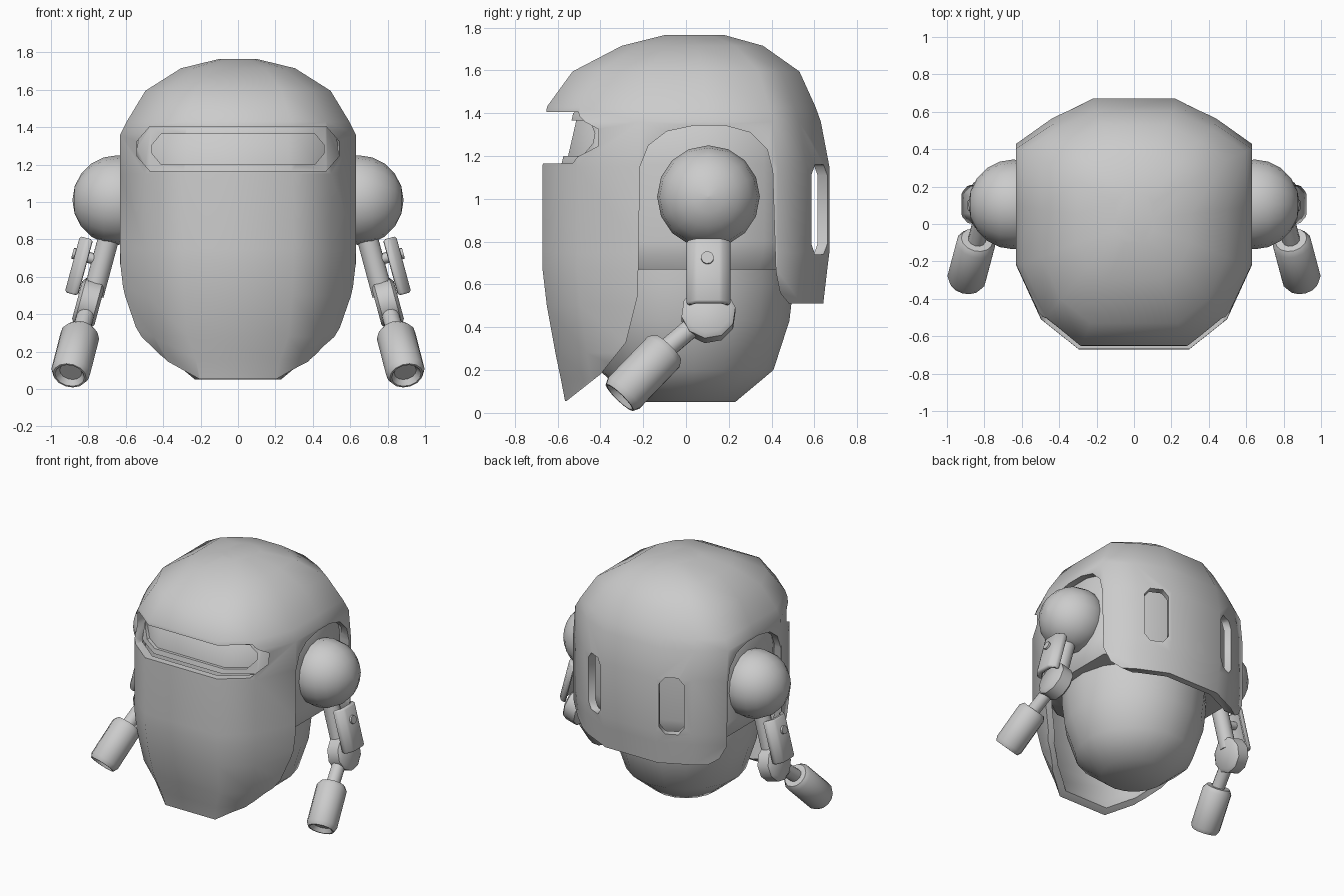
import bpy, bmesh, math
from mathutils import Vector

if "Cube" in bpy.data.objects:
    bpy.data.objects.remove(bpy.data.objects["Cube"])

grey = bpy.data.materials.new("plain grey")
grey.diffuse_color = (0.6, 0.6, 0.6, 1)
grey.use_nodes = True
grey.node_tree.nodes["Principled BSDF"].inputs["Base Color"].default_value = grey.diffuse_color


def make(name, bm):
    bmesh.ops.recalc_face_normals(bm, faces=bm.faces[:])
    me = bpy.data.meshes.new(name)
    bm.to_mesh(me)
    bm.free()
    me.materials.append(grey)
    ob = bpy.data.objects.new(name, me)
    bpy.context.collection.objects.link(ob)
    return ob


def skin(name, rings):
    """Closed solid through equal-length rings of points."""
    bm = bmesh.new()
    vr = [[bm.verts.new(p) for p in r] for r in rings]
    n = len(vr[0])
    for a, b in zip(vr, vr[1:]):
        for i in range(n):
            j = (i + 1) % n
            bm.faces.new((a[i], a[j], b[j], b[i]))
    bm.faces.new(vr[0])
    bm.faces.new(vr[-1])
    return make(name, bm)


# horizontal body section: many-sided rounded box, x half-width / y extent
HALF = [(.47, -1), (.79, -.76), (1, -.33), (1, .15), (1, .64), (.7, .84), (.35, 1)]
SECTION = HALF + [(-u, v) for u, v in reversed(HALF)]


def body(name, rows, off=0.0, drop=0.0):
    rings = []
    for z, hx, yf, yb in rows:
        zz = z - drop if z > 1.4 else z
        rings.append([(u * (hx + off), v * ((yf if v < 0 else yb) + off), zz) for u, v in SECTION])
    return skin(name, rings)


def prism(name, pts, u, v, start, ext):
    u, v, start, ext = map(Vector, (u, v, start, ext))
    ring = [start + u * a + v * b for a, b in pts]
    return skin(name, [ring, [p + ext for p in ring]])


def lathe(name, profile, start, axis, segs=16):
    """Profile of (radius, distance along axis)."""
    start, axis = Vector(start), Vector(axis).normalized()
    u = axis.orthogonal().normalized()
    v = axis.cross(u)
    return skin(name, [[start + axis * t + (u * math.cos(a) + v * math.sin(a)) * r
                        for a in [2 * math.pi * i / segs for i in range(segs)]]
                       for r, t in profile])


def boolean(ob, cutter, op='DIFFERENCE'):
    m = ob.modifiers.new("cut", 'BOOLEAN')
    m.operation, m.object, m.solver = op, cutter, 'EXACT'
    cutter.hide_render = True
    cutters.add(cutter)


def finish(ob, angle=45, mirror=False):
    if mirror:
        ob.modifiers.new("mirror", 'MIRROR')
    bpy.ops.object.select_all(action='DESELECT')
    ob.select_set(True)
    bpy.context.view_layer.objects.active = ob
    for m in list(ob.modifiers):
        bpy.ops.object.modifier_apply(modifier=m.name)
    bpy.ops.object.shade_smooth_by_angle(angle=math.radians(angle))


def octagon(w, z0, z1, c, cz):
    r = [(w - c, z0), (w, z0 + cz), (w, z1 - cz), (w - c, z1)]
    return r + [(-x, z) for x, z in reversed(r)]


cutters = set()

# outer shell: rows of z, half width, front reach, back reach
ROWS = [(1.765, .1, .1, .18), (1.715, .305, .3, .36), (1.595, .495, .53, .53),
        (1.43, .595, .65, .605), (1.36, .63, .655, .63), (1.15, .63, .67, .67),
        (.75, .63, .67, .67), (.67, .63, .67, .66), (.5, .615, .65, .64),
        (.28, .57, .61, .6), (.16, .48, .585, .55), (.055, .43, .565, .5)]
shell = body("outer_shell", ROWS)
boolean(shell, body("hollow_cutter", ROWS + [(-.1, .4, .54, .47)], -.05, .05))

# side arches, tapering face plate and raised back edge in one side-profile cut
ARCH = [(-.565, .05), (-.4, .18), (-.28, .33), (-.225, .55), (-.215, 1.15), (-.175, 1.25),
        (-.09, 1.315), (.04, 1.343), (.18, 1.343), (.3, 1.31), (.38, 1.23), (.405, 1.13),
        (.42, .66), (.44, .56), (.48, .512), (.8, .508), (.8, -.2), (-.565, -.2)]
boolean(shell, prism("arch_cutter", ARCH, (0, 1, 0), (0, 0, 1), (-1, 0, 0), (2, 0, 0)))

# visor slot
slot = prism("visor_slot_cutter", octagon(.54, 1.165, 1.405, .07, .08),
             (1, 0, 0), (0, 0, 1), (0, -.9, 0), (0, .6, 0))
boolean(shell, slot)

# two back windows
for s in (1, -1):
    d = Vector((s * .5, .87, 0))
    boolean(shell, prism("window_cutter", octagon(.085, .74, 1.16, .04, .05),
                         (.87, -s * .5, 0), (0, 0, 1),
                         Vector((s * .31, .61, 0)) - d * .07, d * .2))

# inner liner seen in the arches, windows and visor
LINER = [(1.5, .45, .38, .45), (1.4, .57, .505, .55), (1.16, .585, .56, .57),
         (.8, .6, .565, .57), (.73, .59, .555, .56), (.67, .56, .52, .53)]
liner = body("inner_liner", LINER)

# raised visor frame
frame = body("visor_frame", LINER, .022)
boolean(frame, slot, 'INTERSECT')
boolean(frame, prism("visor_pane_cutter", octagon(.46, 1.2, 1.365, .05, .06),
                     (1, 0, 0), (0, 0, 1), (0, -.9, 0), (0, 1.1, 0)))

finish(shell, 60)
finish(liner, 60)
finish(frame, 50)
for c in cutters:
    bpy.data.objects.remove(c)

# lower egg-shaped body
finish(lathe("lower_body", [(.23, .05), (.41, .2), (.485, .43), (.505, .6), (.5, .75)],
             (0, 0, 0), (0, 0, 1), 18), 50)

# arms, built on the right and mirrored
down = Vector((.27, 0, -1)).normalized()
out = Vector((1, 0, .27)).normalized()

R = .24
ball = [(max(.002, R * math.sin(math.pi * i / 10)), -R * math.cos(math.pi * i / 10)) for i in range(11)]
finish(lathe("shoulder", ball, (.645, .105, 1.01), (1, 0, 0), 16), 50, True)

finish(lathe("upper_arm", [(.058, 0), (.058, .36)], (.68, .1, .85), down, 12), 45, True)

# curved guard plate on a short peg
arc = [(-.105, -.05), (-.06, -.01), (.06, -.01), (.105, -.05)]
guard = prism("arm_guard", arc + [(y * .93, o - .04) for y, o in reversed(arc)],
              (0, 1, 0), out, Vector((.855, .105, .82)), down * .31)
b = guard.modifiers.new("bevel", 'BEVEL')
b.width, b.segments = .01, 1
finish(guard, 45, True)
finish(lathe("guard_peg", [(.03, 0), (.03, .16)], (.73, .1, .685), out, 10), 45, True)

# elbow drum
finish(lathe("elbow", [(.105, -.062), (.128, -.045), (.128, .045), (.105, .062)],
             (.80, .105, .46), out, 10), 50, True)

# forearm rod and hollow-ended hand
wrist, tip = Vector((.84, -.085, .305)), Vector((.9, -.31, .072))
axis = tip - wrist
length = axis.length
elbow_in = Vector((.80, .08, .445))
finish(lathe("forearm", [(.047, 0), (.047, .27)], elbow_in, wrist - elbow_in, 12), 45, True)
finish(lathe("hand", [(.085, 0), (.105, .03), (.105, length - .03), (.09, length),
                      (.08, length), (.06, length - .03)], wrist, axis, 14), 50, True)
